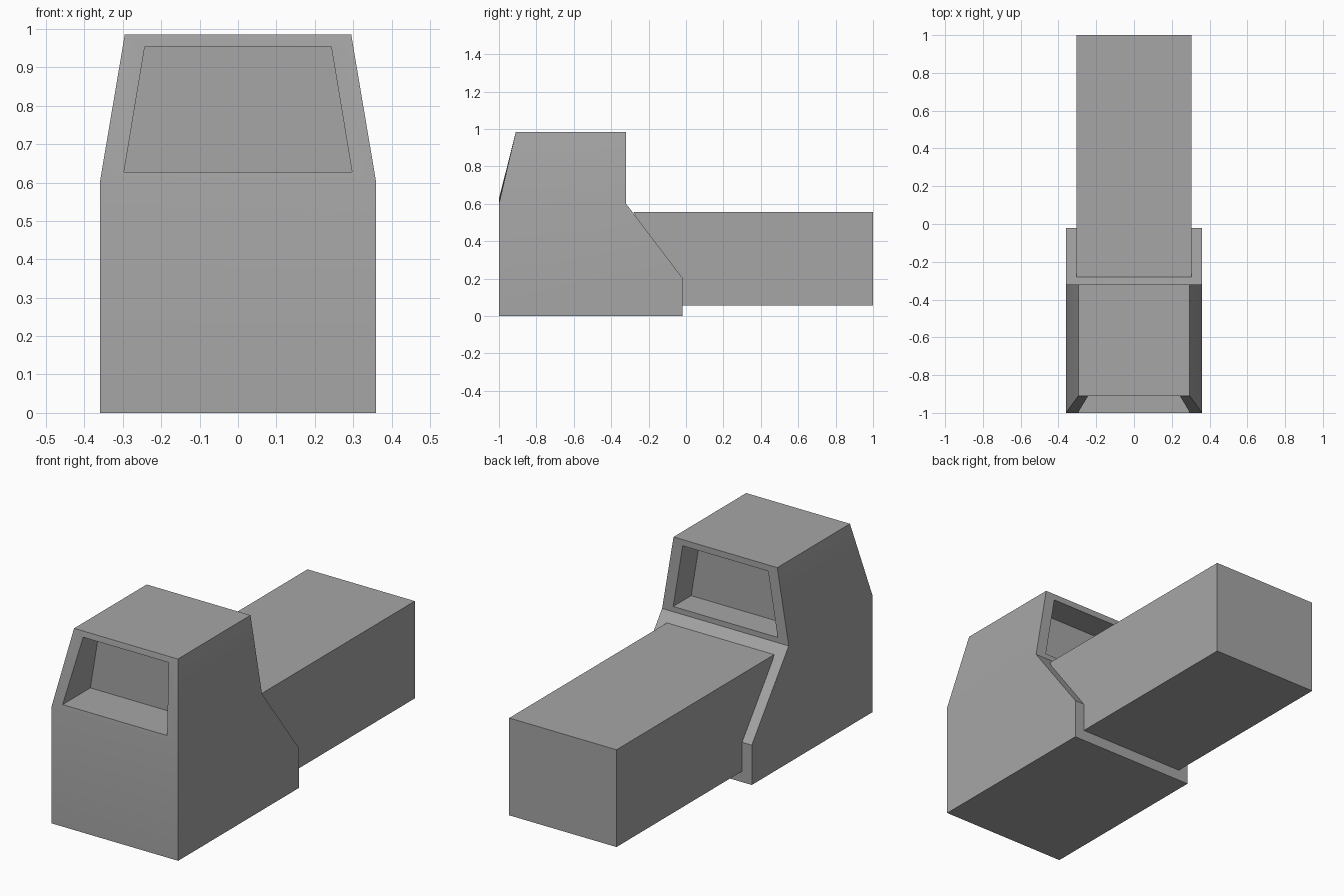
import bpy
import bmesh
from math import radians

if "Cube" in bpy.data.objects:
    bpy.data.objects.remove(bpy.data.objects["Cube"], do_unlink=True)

GREY = (0.38, 0.38, 0.38, 1)
grey = bpy.data.materials.new("plain grey")
grey.use_nodes = True
grey.diffuse_color = GREY
grey.node_tree.nodes["Principled BSDF"].inputs["Base Color"].default_value = GREY


def finish(bm, name):
    """Weld the faces and make an object with sharp corners."""
    bmesh.ops.remove_doubles(bm, verts=bm.verts, dist=0.0005)
    bmesh.ops.recalc_face_normals(bm, faces=bm.faces)
    mesh = bpy.data.meshes.new(name)
    bm.to_mesh(mesh)
    bm.free()
    mesh.materials.append(grey)
    mesh.shade_smooth()
    mesh.set_sharp_from_angle(angle=radians(20))
    obj = bpy.data.objects.new(name, mesh)
    bpy.context.collection.objects.link(obj)


def face(bm, points):
    bm.faces.new([bm.verts.new(p) for p in points])


def bridge(bm, a, b, skip=()):
    """Join two loops of points with quads."""
    n = len(a)
    for i in range(n):
        if i not in skip:
            j = (i + 1) % n
            face(bm, (a[i], a[j], b[j], b[i]))


def trapezoid(half_low, z_low, y_low, half_top, z_top, y_top):
    return [(-half_low, y_low, z_low), (half_low, y_low, z_low),
            (half_top, y_top, z_top), (-half_top, y_top, z_top)]


# Cab: lower body profile, open along the shoulder line
WIDE, NARROW = 0.36, 0.295
SHOULDER, ROOF = 0.6, 0.985
FRONT, ROOF_FRONT, REAR = -1.0, -0.91, -0.32
profile = [(FRONT, SHOULDER), (FRONT, 0), (-0.02, 0), (-0.02, 0.205), (REAR, SHOULDER)]
left = [(WIDE, y, z) for y, z in profile]
right = [(-WIDE, y, z) for y, z in profile]

cab = bmesh.new()
face(cab, left)
face(cab, right)
bridge(cab, left, right, skip=(len(profile) - 1,))

# Cab: tapered top sides and roof
front = trapezoid(WIDE, SHOULDER, FRONT, NARROW, ROOF, ROOF_FRONT)
rear = trapezoid(WIDE, SHOULDER, REAR, NARROW, ROOF, REAR)
bridge(cab, front, rear, skip=(0,))

# Cab: recessed front and rear windows with their frames
for outer, y_low, y_top, y_deep in ((front, FRONT, ROOF_FRONT, -0.775),
                                    (rear, REAR, REAR, -0.466)):
    opening = trapezoid(0.297, 0.627, y_low, 0.243, 0.953, y_top)
    pane = [(x, y_deep, z) for x, y, z in opening]
    bridge(cab, outer, opening)
    bridge(cab, opening, pane)
    face(cab, pane)
finish(cab, "cab")

# Cargo box, running into the back of the cab
box = bmesh.new()
bmesh.ops.create_cube(box, size=1)
bmesh.ops.scale(box, verts=box.verts, vec=(0.61, 1.28, 0.5))
bmesh.ops.translate(box, verts=box.verts, vec=(0, 0.36, 0.306))
# the hidden front end slopes with the cab back
for v in box.verts:
    if v.co.y < 0 and v.co.z < 0.3:
        v.co.y = -0.05
finish(box, "cargo_box")
